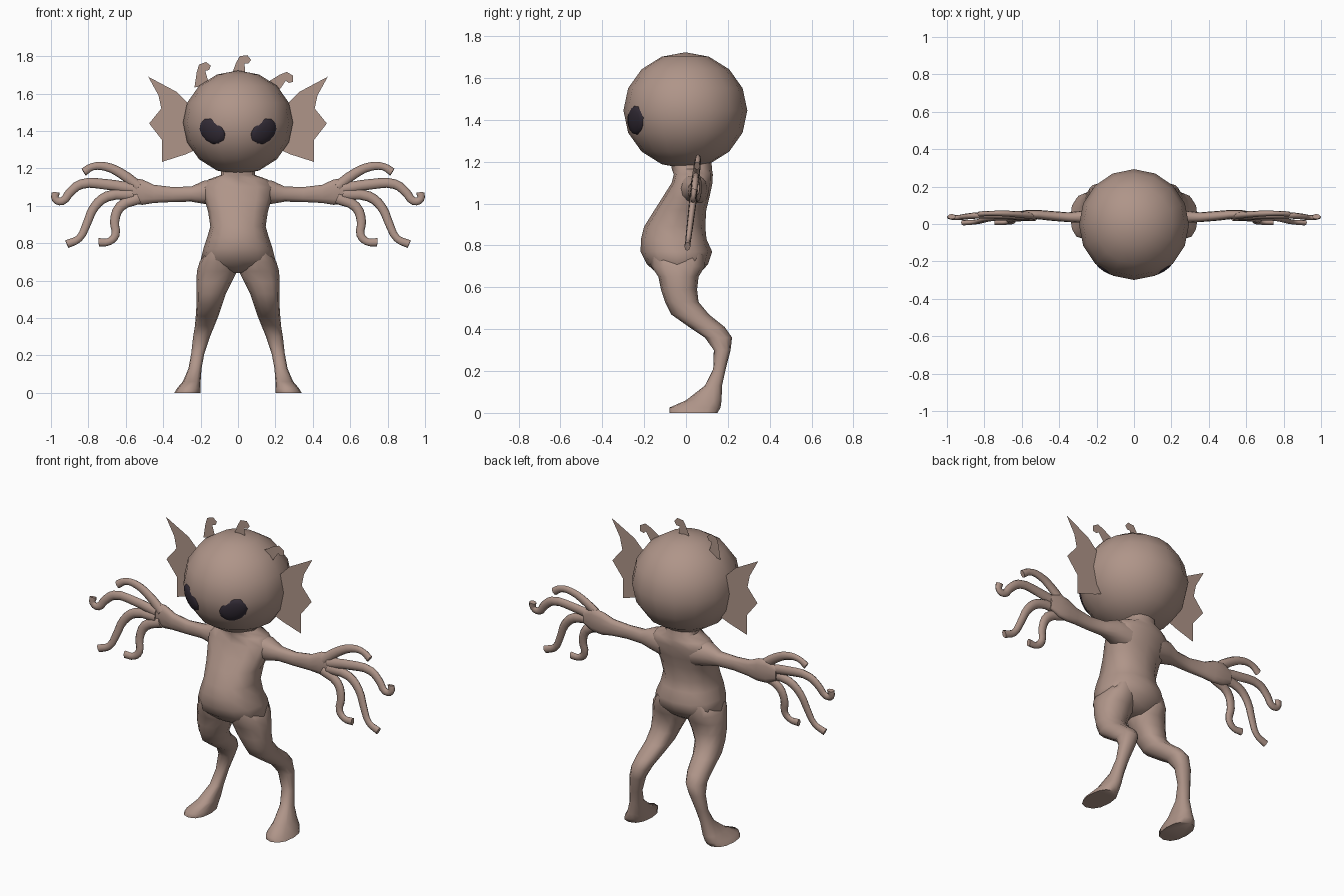
import bpy
import bmesh
from math import sin, cos, pi, radians, copysign
from mathutils import Matrix, Vector

default_cube = bpy.data.objects.get("Cube")
if default_cube:
    bpy.data.objects.remove(default_cube, do_unlink=True)


def make_material(name, colour):
    material = bpy.data.materials.new(name)
    material.use_nodes = True
    material.diffuse_color = colour
    material.node_tree.nodes["Principled BSDF"].inputs["Base Color"].default_value = colour
    return material


skin = make_material("dusty skin", (0.43, 0.30, 0.25, 1))
dark = make_material("dark eye", (0.032, 0.024, 0.036, 1))


def finish(name, bm, material, mirrored=False, smooth=True):
    """Turn a bmesh into a shaded, coloured and optionally mirrored object."""
    bmesh.ops.recalc_face_normals(bm, faces=bm.faces)
    mesh = bpy.data.meshes.new(name)
    bm.to_mesh(mesh)
    bm.free()
    mesh.materials.append(material)
    if smooth:
        mesh.shade_smooth()
        mesh.set_sharp_from_angle(angle=radians(65))
    obj = bpy.data.objects.new(name, mesh)
    bpy.context.collection.objects.link(obj)
    if mirrored:
        modifier = obj.modifiers.new("Mirror", 'MIRROR')
        modifier.use_mirror_merge = False
    return obj


def rounded(angle_value):
    """Slightly squared-off circle coordinate."""
    return copysign(abs(angle_value) ** 0.87, angle_value)


def loft(name, rows, place, mirrored, sides=12):
    """Skin through rings given as (position, a_min, a_max, b_min, b_max)."""
    bm = bmesh.new()
    rings = []
    for position, a0, a1, b0, b1 in rows:
        ring = []
        for i in range(sides):
            angle = 2 * pi * i / sides
            a = (a0 + a1) / 2 + (a1 - a0) / 2 * rounded(cos(angle))
            b = (b0 + b1) / 2 + (b1 - b0) / 2 * rounded(sin(angle))
            ring.append(bm.verts.new(place(position, a, b)))
        rings.append(ring)
    for lower, upper in zip(rings, rings[1:]):
        for i in range(sides):
            j = (i + 1) % sides
            bm.faces.new((lower[i], lower[j], upper[j], upper[i]))
    bm.faces.new(rings[0])
    bm.faces.new(rings[-1])
    return finish(name, bm, skin, mirrored)


def upright(position, a, b):
    return (a, b, position)


def sideways(position, a, b):
    return (position, b, a)


def fin(name, outline, mirrored=False, matrix=Matrix.Identity(4)):
    """Paper-thin fin standing in the x-z plane."""
    bm = bmesh.new()
    bm.faces.new([bm.verts.new(matrix @ Vector((x, 0.01, z))) for x, z in outline])
    return finish(name, bm, skin, mirrored, smooth=False)


# Head
head_centre = Vector((0, -0.003, 1.445))
bm = bmesh.new()
bmesh.ops.create_uvsphere(bm, u_segments=16, v_segments=8, radius=1,
                          matrix=Matrix.Translation(head_centre)
                          @ Matrix.Diagonal((0.294, 0.296, 0.278, 1)))
finish("head", bm, skin)

# Eyes: shallow ovals lying on the head, outer ends raised
normal = Vector((0.5, -0.85, -0.17)).normalized()
across = Vector((0, 0, 1)).cross(normal).normalized()
long_axis = across * cos(radians(35)) + normal.cross(across) * sin(radians(35))
turn = Matrix((long_axis, normal.cross(long_axis), normal)).transposed().to_4x4()
bm = bmesh.new()
bmesh.ops.create_uvsphere(bm, u_segments=12, v_segments=8, radius=1,
                          matrix=Matrix.Translation(head_centre + normal * 0.275)
                          @ turn @ Matrix.Diagonal((0.083, 0.066, 0.024, 1)))
finish("eyes", bm, dark, mirrored=True)

# Ears: notched fins on both sides of the head
fin("ears", [(0.23, 1.5), (0.27, 1.55), (0.33, 1.61), (0.48, 1.69), (0.425, 1.59),
             (0.41, 1.52), (0.475, 1.44), (0.405, 1.35), (0.405, 1.235),
             (0.28, 1.275), (0.2, 1.31)], mirrored=True)

# Crest: three hooked fins along the top of the head
hook = [(-0.04, -0.03), (-0.01, 0.05), (0.01, 0.085), (0.05, 0.09),
        (0.07, 0.065), (0.055, 0.045), (0.035, 0.045), (0.04, -0.03)]
for name, x, z, lean in (("crest_middle", 0, 1.715, 0),
                         ("crest_right", -0.2, 1.67, -12),
                         ("crest_left", 0.2, 1.655, 38)):
    fin(name, hook, matrix=Matrix.Translation((x, 0, z))
        @ Matrix.Rotation(radians(lean), 4, 'Y'))

# Torso from neck to crotch: height, half width, front, back
torso = [(1.24, 0.09, -0.07, 0.12), (1.165, 0.09, -0.068, 0.124),
         (1.14, 0.16, -0.058, 0.128), (1.1, 0.195, -0.068, 0.127),
         (1.03, 0.178, -0.112, 0.112), (0.97, 0.16, -0.15, 0.097),
         (0.89, 0.148, -0.2, 0.092), (0.83, 0.165, -0.215, 0.098),
         (0.77, 0.185, -0.217, 0.125), (0.71, 0.2, -0.187, 0.105),
         (0.665, 0.14, -0.135, 0.065), (0.64, 0.05, -0.09, 0.03)]
loft("torso", [(z, -x, x, front, back) for z, x, front, back in torso], upright, False)

# Legs and feet: height, inner, outer, front, back
loft("legs", [(0.76, 0.04, 0.17, -0.17, 0.09), (0.7, 0.01, 0.205, -0.165, 0.09),
              (0.65, 0.005, 0.22, -0.132, 0.06), (0.59, 0.035, 0.222, -0.12, 0.053),
              (0.53, 0.065, 0.222, -0.1, 0.06), (0.47, 0.085, 0.222, -0.07, 0.11),
              (0.41, 0.105, 0.226, 0.015, 0.185), (0.36, 0.125, 0.23, 0.09, 0.22),
              (0.3, 0.15, 0.24, 0.133, 0.213), (0.21, 0.18, 0.25, 0.13, 0.19),
              (0.13, 0.195, 0.265, 0.09, 0.172), (0.06, 0.2, 0.295, 0, 0.17),
              (0.025, 0.2, 0.325, -0.08, 0.165), (0, 0.2, 0.34, -0.08, 0.15)],
     upright, True)

# Arms and palms: distance out, bottom, top, front, back
loft("arms", [(0.1, 0.99, 1.14, -0.05, 0.11), (0.18, 1.01, 1.135, -0.02, 0.1),
              (0.25, 1.022, 1.103, 0.005, 0.075), (0.35, 1.02, 1.1, 0.01, 0.062),
              (0.45, 1.015, 1.112, 0.018, 0.07), (0.51, 1.005, 1.14, 0.025, 0.075),
              (0.57, 1.01, 1.15, 0.03, 0.075), (0.63, 1.04, 1.12, 0.035, 0.065)],
     sideways, True)

# Fingers: tapering curled tubes, given as points across and up
fingers = {
    "thumbs": [(0.53, 1.1), (0.62, 1.17), (0.71, 1.21), (0.78, 1.208), (0.825, 1.18)],
    "first_fingers": [(0.56, 1.09), (0.71, 1.115), (0.84, 1.115), (0.9, 1.07),
                      (0.94, 1.025), (0.976, 1.035), (0.975, 1.07)],
    "second_fingers": [(0.56, 1.06), (0.7, 1.05), (0.77, 0.99), (0.81, 0.9),
                       (0.85, 0.825), (0.915, 0.795)],
    "third_fingers": [(0.53, 1.04), (0.63, 0.995), (0.66, 0.915),
                      (0.655, 0.845), (0.69, 0.808), (0.745, 0.805)],
}
for name, points in fingers.items():
    curve = bpy.data.curves.new(name, 'CURVE')
    curve.dimensions = '3D'
    curve.bevel_depth = 0.026
    curve.bevel_resolution = 2
    curve.resolution_u = 3
    curve.use_fill_caps = True
    spline = curve.splines.new('BEZIER')
    spline.bezier_points.add(len(points) - 1)
    last = len(points) - 1
    for i, (point, (x, z)) in enumerate(zip(spline.bezier_points, points)):
        point.co = (x, 0.005 + 0.12 * (z - 0.78), z)
        point.handle_left_type = point.handle_right_type = 'AUTO'
        point.radius = 1.15 - 0.4 * i / (last - 1) if i < last else 0.85
    helper = bpy.data.objects.new(name + "_path", curve)
    bpy.context.collection.objects.link(helper)
    bpy.context.view_layer.update()
    tube = bpy.data.meshes.new_from_object(
        helper.evaluated_get(bpy.context.evaluated_depsgraph_get()))
    bm = bmesh.new()
    bm.from_mesh(tube)
    bmesh.ops.remove_doubles(bm, verts=bm.verts, dist=0.0005)
    # Flatten each finger slightly from front to back
    for vert in bm.verts:
        middle = 0.005 + 0.12 * (vert.co.z - 0.78)
        vert.co.y = middle + (vert.co.y - middle) * 0.65
    bpy.data.objects.remove(helper, do_unlink=True)
    bpy.data.meshes.remove(tube)
    finish(name, bm, skin, mirrored=True)
